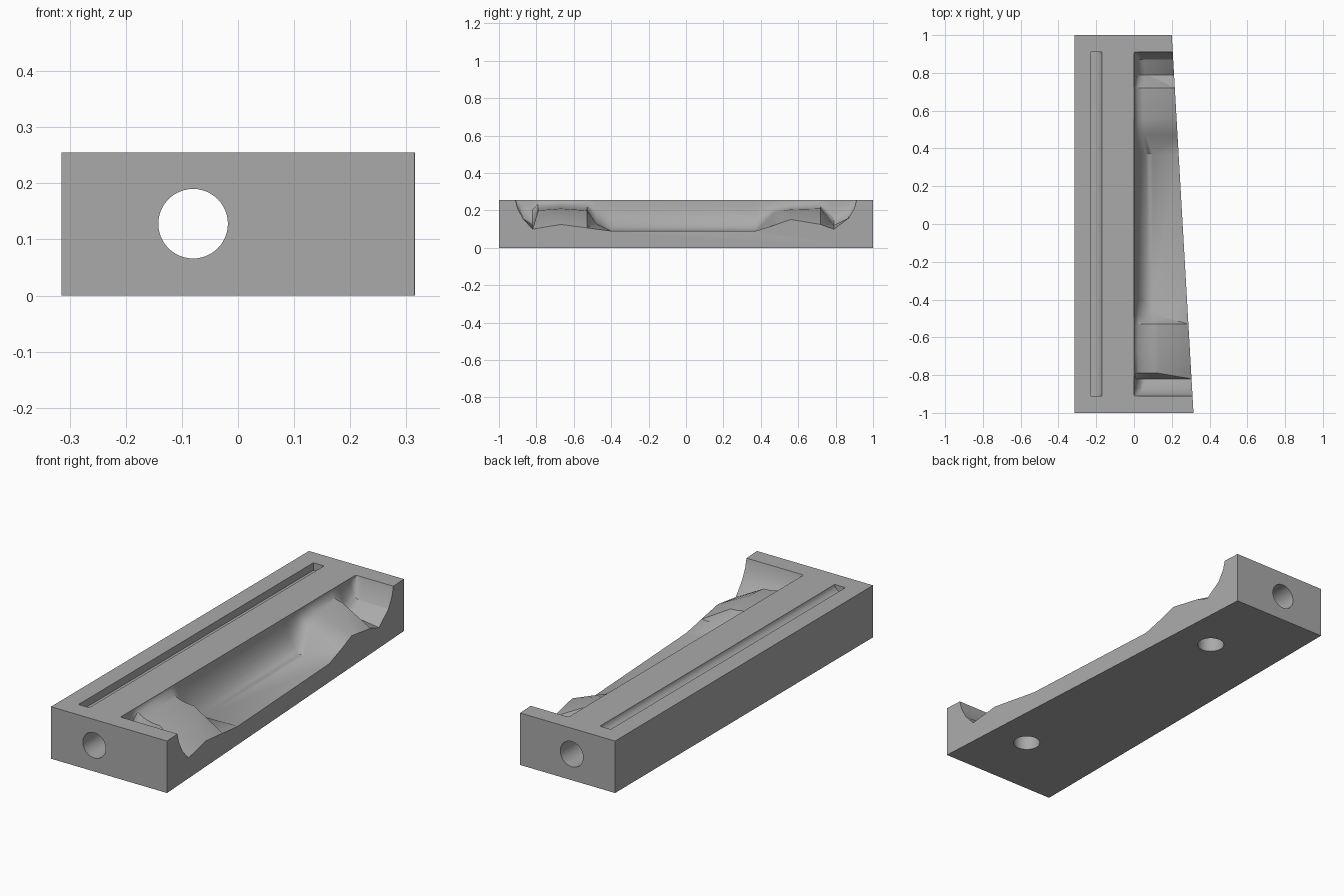
import bpy, bmesh, math
from mathutils import Matrix, Vector

if "Cube" in bpy.data.objects:
    bpy.data.objects.remove(bpy.data.objects["Cube"], do_unlink=True)

HEIGHT = 0.255
LEFT = -0.315


def edge_x(y):
    """Tapered side of the block at a given y."""
    return 0.2575 - 0.0575 * y


def make_object(name, bm):
    bmesh.ops.recalc_face_normals(bm, faces=bm.faces)
    mesh = bpy.data.meshes.new(name)
    bm.to_mesh(mesh)
    bm.free()
    obj = bpy.data.objects.new(name, mesh)
    bpy.context.collection.objects.link(obj)
    return obj


def loft(name, sections):
    """Closed solid through rings of equal point count."""
    bm = bmesh.new()
    rings = [[bm.verts.new(p) for p in ring] for ring in sections]
    n = len(rings[0])
    for a, b in zip(rings, rings[1:]):
        for i in range(n):
            j = (i + 1) % n
            bm.faces.new((a[i], a[j], b[j], b[i]))
    bm.faces.new(rings[0])
    bm.faces.new(rings[-1])
    bmesh.ops.triangulate(bm, faces=bm.faces)
    return make_object(name, bm)


def cylinder(name, centre, radius, depth, along_y=False):
    bm = bmesh.new()
    turn = Matrix.Rotation(math.pi / 2, 4, 'X') if along_y else Matrix()
    bmesh.ops.create_cone(bm, cap_ends=True, segments=48, radius1=radius, radius2=radius,
                          depth=depth, matrix=Matrix.Translation(centre) @ turn)
    return make_object(name, bm)


def cut(target, cutter):
    mod = target.modifiers.new(cutter.name, 'BOOLEAN')
    mod.operation = 'DIFFERENCE'
    mod.solver = 'EXACT'
    mod.object = cutter
    cutter.hide_render = True
    bpy.context.view_layer.objects.active = target
    bpy.ops.object.modifier_apply(modifier=mod.name)
    bpy.data.objects.remove(cutter, do_unlink=True)


# Tapered block
block = loft("block", [[(LEFT, y, 0), (edge_x(y), y, 0), (edge_x(y), y, HEIGHT), (LEFT, y, HEIGHT)]
                       for y in (-1, 1)])

# Scooped side cavity: y, width of curved wall, inner floor height, height at open side
STATIONS = [
    (-0.912, 0.03, 0.257, 0.257), (-0.90, 0.04, 0.21, 0.21), (-0.87, 0.05, 0.155, 0.155),
    (-0.82, 0.07, 0.12, 0.10), (-0.79, 0.13, 0.20, 0.105), (-0.67, 0.13, 0.21, 0.125),
    (-0.53, 0.13, 0.20, 0.107), (-0.48, 0.11, 0.13, 0.10), (-0.40, 0.10, 0.09, 0.09),
    (0.37, 0.10, 0.09, 0.09), (0.47, 0.06, 0.19, 0.12), (0.56, 0.06, 0.205, 0.152),
    (0.72, 0.06, 0.21, 0.125), (0.79, 0.07, 0.12, 0.10), (0.87, 0.05, 0.16, 0.16),
    (0.90, 0.04, 0.21, 0.21), (0.912, 0.03, 0.257, 0.257)]


def cavity_ring(y, wall, inner, outer):
    ring = [(0, y, 0.3)]
    for i in range(9):
        a = math.pi / 2 * i / 8
        ring.append((wall * (1 - math.cos(a)), y, 0.258 - (0.258 - inner) * math.sin(a)))
    side = edge_x(y)
    ring += [(side, y, outer), (side + 0.1, y, outer), (side + 0.1, y, 0.3)]
    return ring


cut(block, loft("cavity_cutter", [cavity_ring(*s) for s in STATIONS]))


# Long groove: upright wall on one side, curved ramp on the other
def groove_ring(y):
    ring = [(-0.17, y, 0.3), (-0.228, y, 0.3)]
    for i in range(7):
        a = math.pi / 2 * i / 6
        ring.append((-0.228 + 0.058 * math.sin(a), y, HEIGHT - 0.037 * math.cos(a)))
    return ring


cut(block, loft("groove_cutter", [groove_ring(y) for y in (-0.91, 0.91)]))

# Lengthwise bore and two blind holes underneath
cut(block, cylinder("bore_cutter", (-0.08, 0, 0.128), 0.062, 2.2, along_y=True))
for x, y in ((0.03, 0.60), (0.10, -0.67)):
    cut(block, cylinder("hole_cutter", (x, y, 0), 0.062, 0.2))

# Single grey finish
grey = bpy.data.materials.new("plain grey")
grey.use_nodes = True
colour = (0.40, 0.40, 0.40, 1)
grey.diffuse_color = colour
grey.node_tree.nodes["Principled BSDF"].inputs["Base Color"].default_value = colour
block.data.materials.clear()
block.data.materials.append(grey)
for poly in block.data.polygons:
    poly.material_index = 0

bpy.ops.object.select_all(action='DESELECT')
block.select_set(True)
bpy.context.view_layer.objects.active = block
bpy.ops.object.shade_smooth_by_angle(angle=math.radians(30))
